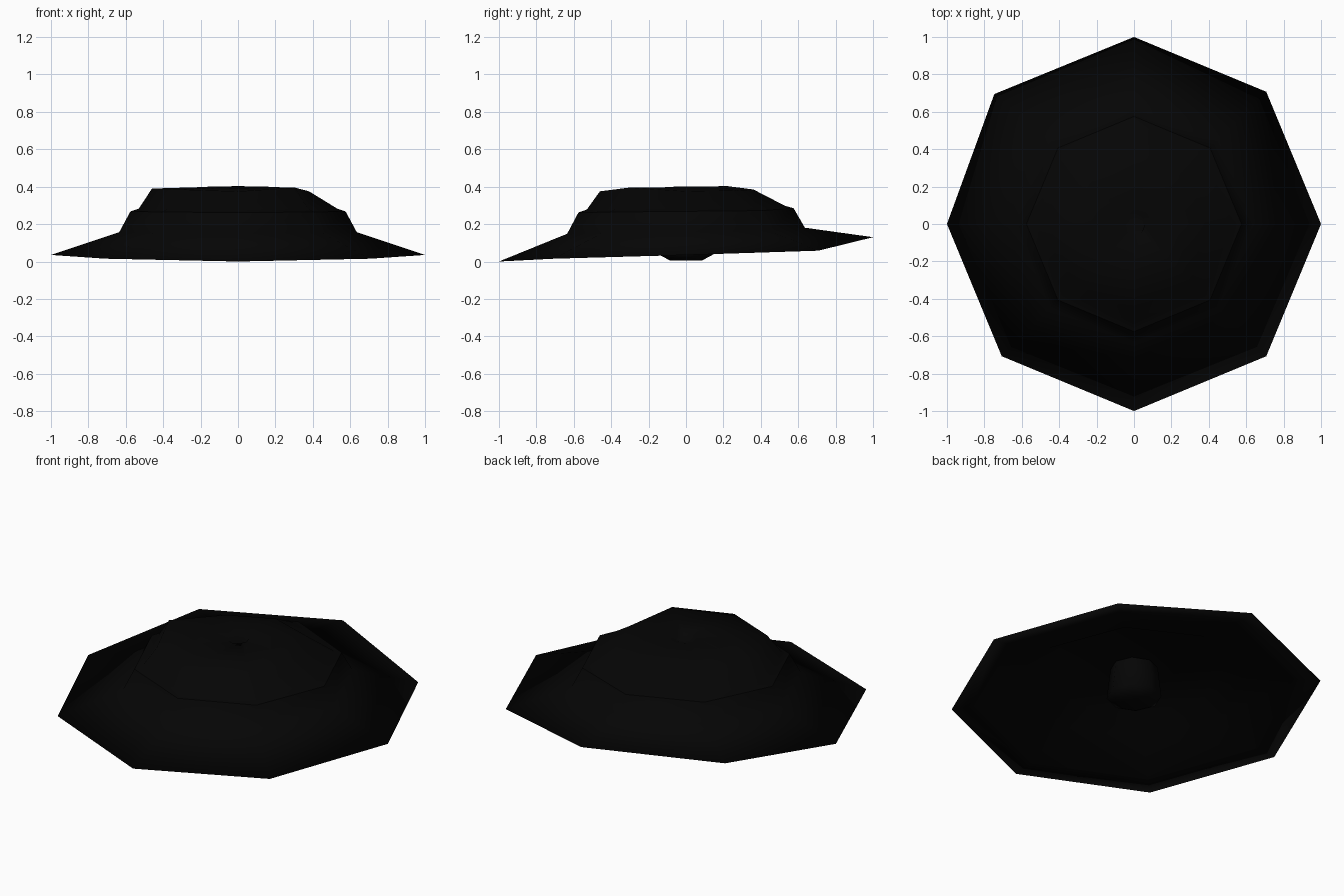
import bpy
import bmesh
import math

if "Cube" in bpy.data.objects:
    bpy.data.objects.remove(bpy.data.objects["Cube"])

SIDES = 8
# Per direction, starting at +x and going counter-clockwise (90 deg = back)
EDGE_R = [1.0, 1.0, 1.0, 1.02, 1.0, 1.0, 1.0, 1.0]
EDGE_Z = [0.035, 0.058, 0.13, 0.115, 0.035, 0.015, 0.0, 0.015]
TOP_R = [0.38, 0.39, 0.36, 0.37, 0.46, 0.45, 0.46, 0.43]
TOP_Z = [0.375, 0.38, 0.385, 0.375, 0.39, 0.385, 0.375, 0.395]
DOME_Z = [0.397, 0.4, 0.403, 0.4, 0.397, 0.392, 0.388, 0.395]

black = bpy.data.materials.new("black_felt")
black.diffuse_color = (0.0015, 0.0015, 0.0015, 1)
black.use_nodes = True
black.node_tree.nodes["Principled BSDF"].inputs["Base Color"].default_value = black.diffuse_color


def ring(bm, radius, height):
    """One octagonal ring; radius and height may vary per corner."""
    verts = []
    for i in range(SIDES):
        a = 2 * math.pi * i / SIDES
        r = radius[i] if isinstance(radius, list) else radius
        z = height[i] if isinstance(height, list) else height
        # the back left brim corner leans a little outwards
        lean = 0.036 if isinstance(radius, list) and r > 1.0 else 0.0
        verts.append(bm.verts.new((r * math.cos(a + lean), r * math.sin(a + lean), z)))
    return verts


def shell(name, rings, tip=None, angle=60):
    """Skin a stack of rings, optionally closed by a point."""
    bm = bmesh.new()
    loops = [ring(bm, r, z) for r, z in rings]
    for a, b in zip(loops, loops[1:]):
        for i in range(SIDES):
            j = (i + 1) % SIDES
            bm.faces.new((a[i], a[j], b[j], b[i]))
    if tip:
        t = bm.verts.new(tip)
        for i in range(SIDES):
            bm.faces.new((loops[-1][i], loops[-1][(i + 1) % SIDES], t))
    mesh = bpy.data.meshes.new(name)
    bm.to_mesh(mesh)
    bm.free()
    mesh.materials.append(black)
    obj = bpy.data.objects.new(name, mesh)
    bpy.context.collection.objects.link(obj)
    bpy.ops.object.select_all(action='DESELECT')
    obj.select_set(True)
    bpy.context.view_layer.objects.active = obj
    bpy.ops.object.shade_smooth_by_angle(angle=math.radians(angle))
    return obj


def tilt(base, amount):
    """Height that follows part of the brim's backward tilt."""
    return [base + amount * (z - 0.035) for z in EDGE_Z]


# Brim and lower crown band in one smooth sweep, edge turned under
shell("hat_brim", [
    (0.88, tilt(0.045, 0.85)),
    (EDGE_R, EDGE_Z),
    (0.635, tilt(0.157, 0.25)),
    (0.575, tilt(0.268, 0.18)),
], angle=170)

# Crown: small ledge, upper wall and slightly domed, dented top
shell("hat_crown", [
    (0.575, tilt(0.268, 0.18)),
    (0.53, tilt(0.283, 0.15)),
    (TOP_R, TOP_Z),
    (0.22, DOME_Z),
    (0.06, 0.4),
], tip=(0.05, -0.03, 0.37), angle=100)

# Ceiling: lining that closes the hat, hollowed slightly upwards
shell("hat_lining", [
    (0.88, tilt(0.045, 0.85)),
    (0.6, tilt(0.13, 0.3)),
    (0.5, 0.22),
][::1], tip=(0, 0, 0.24), angle=100)

# Small shallow knob hanging under the middle of the hat
shell("under_knob", [
    (0.13, 0.22),
    (0.15, 0.04),
    (0.085, 0.005),
], tip=(0, 0, 0.005), angle=100)
